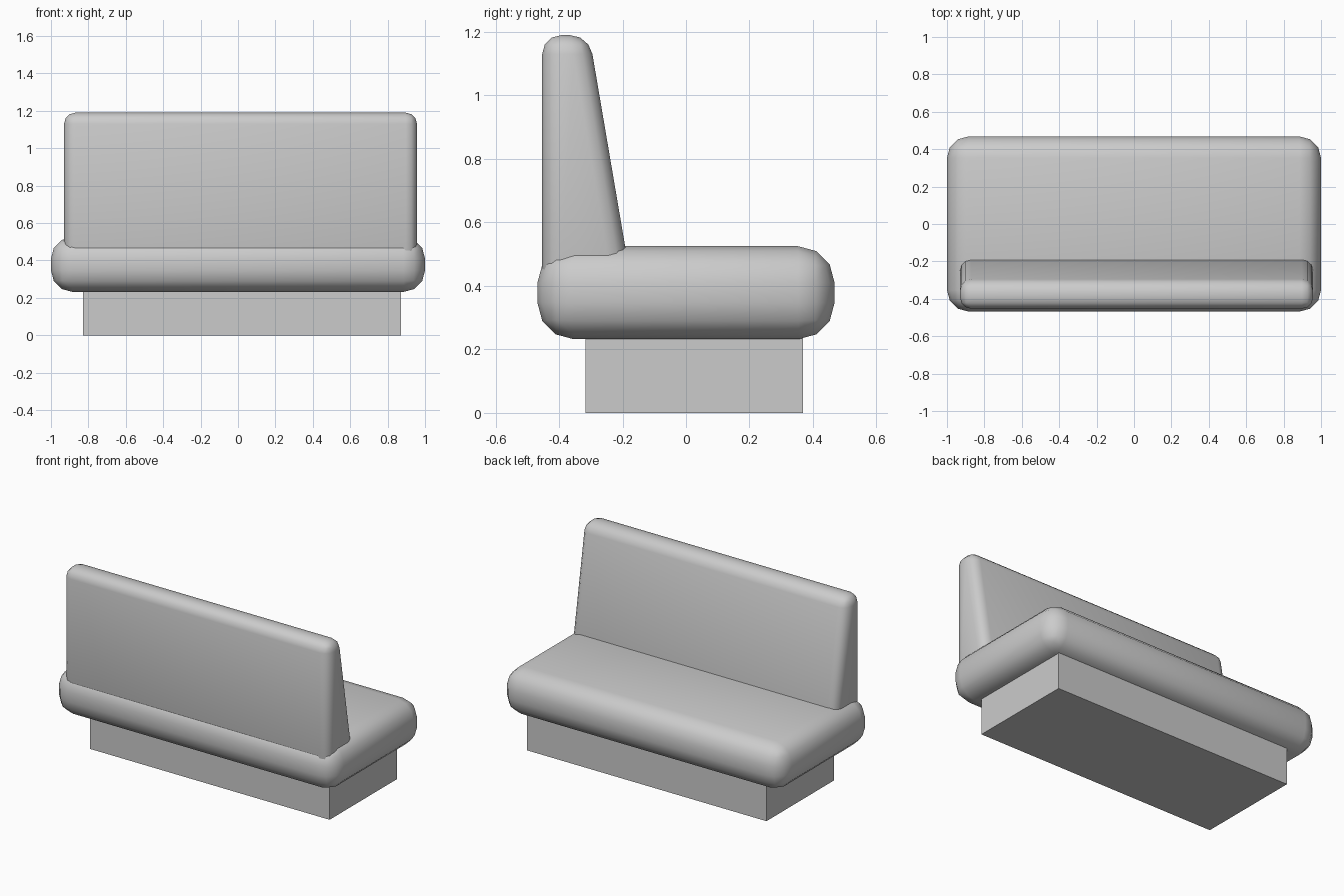
import bpy, math

if "Cube" in bpy.data.objects:
    bpy.data.objects.remove(bpy.data.objects["Cube"])


def prism(name, profile, x0, x1, bevel=0.0, segments=3):
    """Extrude a (y, z) profile along x and optionally round every edge."""
    n = len(profile)
    verts = [(x, y, z) for x in (x0, x1) for y, z in profile]
    faces = [tuple(reversed(range(n))), tuple(range(n, 2 * n))]
    faces += [(i, (i + 1) % n, n + (i + 1) % n, n + i) for i in range(n)]
    mesh = bpy.data.meshes.new(name)
    mesh.from_pydata(verts, [], faces)
    obj = bpy.data.objects.new(name, mesh)
    bpy.context.collection.objects.link(obj)
    if bevel:
        mod = obj.modifiers.new("Rounding", 'BEVEL')
        mod.width = bevel
        mod.segments = segments
        mod.limit_method = 'NONE'
        bpy.ops.object.select_all(action='DESELECT')
        obj.select_set(True)
        bpy.context.view_layer.objects.active = obj
        bpy.ops.object.modifier_apply(modifier=mod.name)
        bpy.ops.object.shade_smooth_by_angle(angle=math.radians(45))
    return obj


def rect(y0, y1, z0, z1):
    return [(y0, z0), (y1, z0), (y1, z1), (y0, z1)]


# Plinth under the seat
prism("base", rect(-0.316, 0.369, 0.0, 0.26), -0.83, 0.872)

# Thick padded seat
prism("seat", rect(-0.468, 0.468, 0.232, 0.525), -1.0, 1.0, bevel=0.115)

# Backrest tapering towards the top, sunk into the seat
prism("backrest",
      [(-0.453, 0.35), (-0.162, 0.35), (-0.305, 1.19), (-0.453, 1.19)],
      -0.93, 0.957, bevel=0.06)
